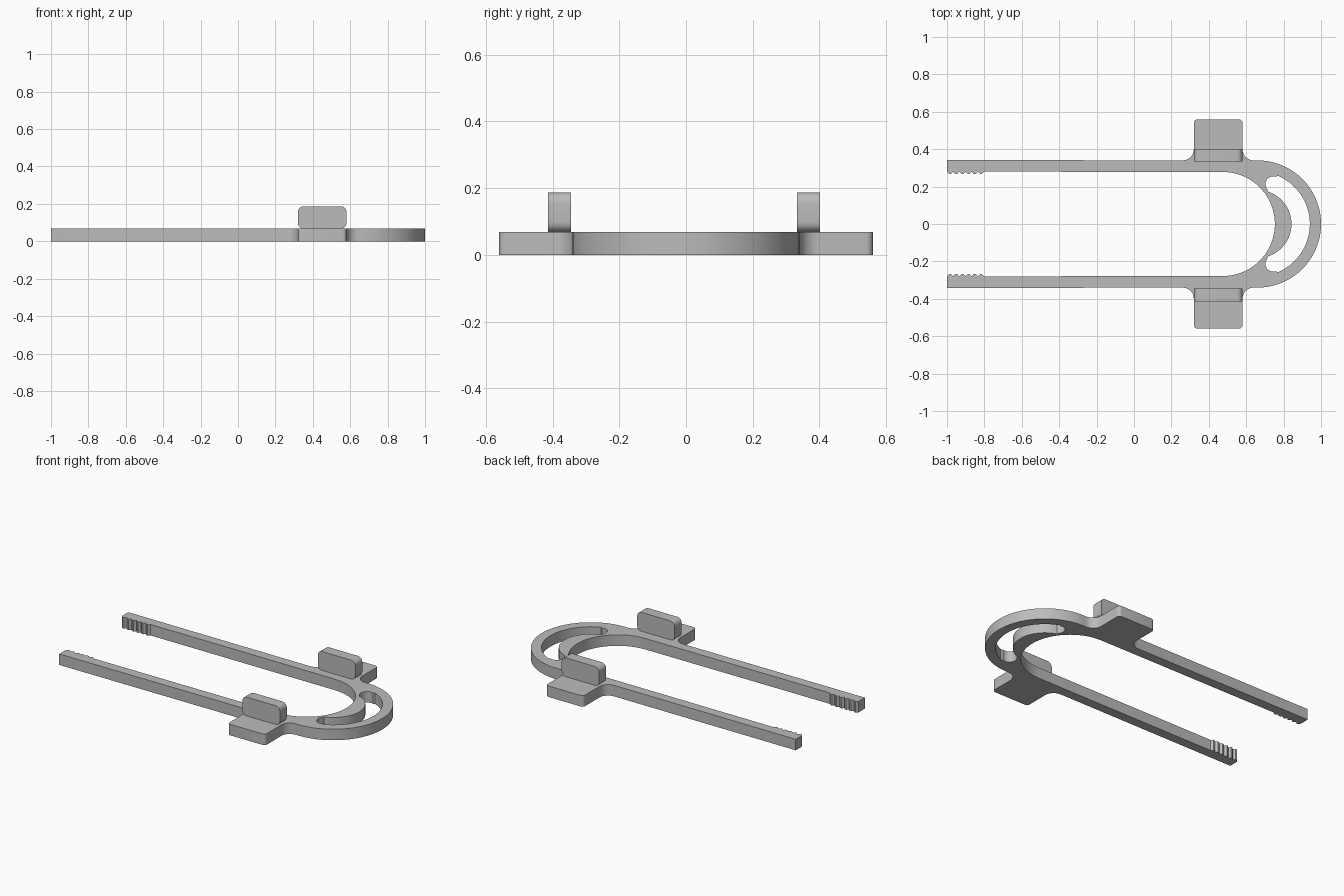
import bpy, bmesh
from math import cos, sin, radians

if "Cube" in bpy.data.objects:
    bpy.data.objects.remove(bpy.data.objects["Cube"])

BODY_H = 0.069
grey = bpy.data.materials.new("plain grey")
grey.use_nodes = True
grey.diffuse_color = (0.5, 0.5, 0.5, 1)
grey.node_tree.nodes["Principled BSDF"].inputs["Base Color"].default_value = (0.5, 0.5, 0.5, 1)


def arc(cx, cy, r, a0, a1, n):
    """Points along a circular arc, angles in degrees."""
    steps = [radians(a0 + (a1 - a0) * i / n) for i in range(n + 1)]
    return [(cx + r * cos(a), cy + r * sin(a)) for a in steps]


def prism(name, points, place, offset):
    """Extrude a closed outline; place maps a 2D point into space."""
    bm = bmesh.new()
    face = bm.faces.new([bm.verts.new(place(*p)) for p in points])
    ext = bmesh.ops.extrude_face_region(bm, geom=[face])
    moved = [v for v in ext["geom"] if isinstance(v, bmesh.types.BMVert)]
    bmesh.ops.translate(bm, verts=moved, vec=offset)
    # Open the cut on the symmetry plane so both halves join cleanly
    seam = [f for f in bm.faces if all(abs(v.co.y) < 1e-5 for v in f.verts)]
    bmesh.ops.delete(bm, geom=seam, context='FACES_ONLY')
    bmesh.ops.recalc_face_normals(bm, faces=bm.faces[:])
    mesh = bpy.data.meshes.new(name)
    bm.to_mesh(mesh)
    bm.free()
    mesh.materials.append(grey)
    obj = bpy.data.objects.new(name, mesh)
    bpy.context.collection.objects.link(obj)
    return obj


def smooth(obj):
    bpy.ops.object.select_all(action='DESELECT')
    obj.select_set(True)
    bpy.context.view_layer.objects.active = obj
    bpy.ops.object.shade_smooth_by_angle(angle=radians(30))


# Half outline of the clip: outer bow, side pad with fillets, arm end
outline = arc(0.66, 0, 0.34, 0, 90, 32)
outline += arc(0.64, 0.40, 0.06, 270, 180, 8)
outline += arc(0.56, 0.54, 0.02, 0, 90, 5)
outline += arc(0.34, 0.54, 0.02, 90, 180, 5)
outline += arc(0.26, 0.40, 0.06, 0, -90, 8)
outline += [(-1, 0.342)]

# Gripping teeth on the inner face of the arm tip
TEETH, PITCH = 6, 0.033
for i in range(TEETH):
    x = -1 + i * PITCH
    outline += [(x, 0.28), (x + PITCH * 0.35, 0.268), (x + PITCH * 0.65, 0.268)]
outline += [(-1 + TEETH * PITCH, 0.28)]

# Inner bow, then the crescent slot that ends in a round cap
outline += arc(0.475, 0, 0.278, 90, 0, 32)
outline += arc(0.66, 0, 0.182, 0, 72, 20)
outline += arc(0.745, 0.213, 0.042, 215, 70, 14)
outline += arc(0.66, 0, 0.28, 67, 0, 24)

body = prism("clip_body", outline, lambda x, y: (x, y, 0), (0, 0, BODY_H))
mirror = body.modifiers.new("Mirror", 'MIRROR')
mirror.use_axis = (False, True, False)
mirror.merge_threshold = 0.0005
smooth(body)

# Upright finger tabs with rounded corners
R, X0, X1, Z0, Z1 = 0.03, 0.32, 0.58, BODY_H - 0.001, 0.187
tab = []
for cx, cz, a in ((X1 - R, Z1 - R, 0), (X0 + R, Z1 - R, 90),
                  (X0 + R, Z0 + R, 180), (X1 - R, Z0 + R, 270)):
    tab += arc(cx, cz, R, a, a + 90, 6)
for name, y in (("back_finger_tab", 0.333), ("front_finger_tab", -0.414)):
    smooth(prism(name, tab, lambda x, z: (x, y, z), (0, 0.069, 0)))
